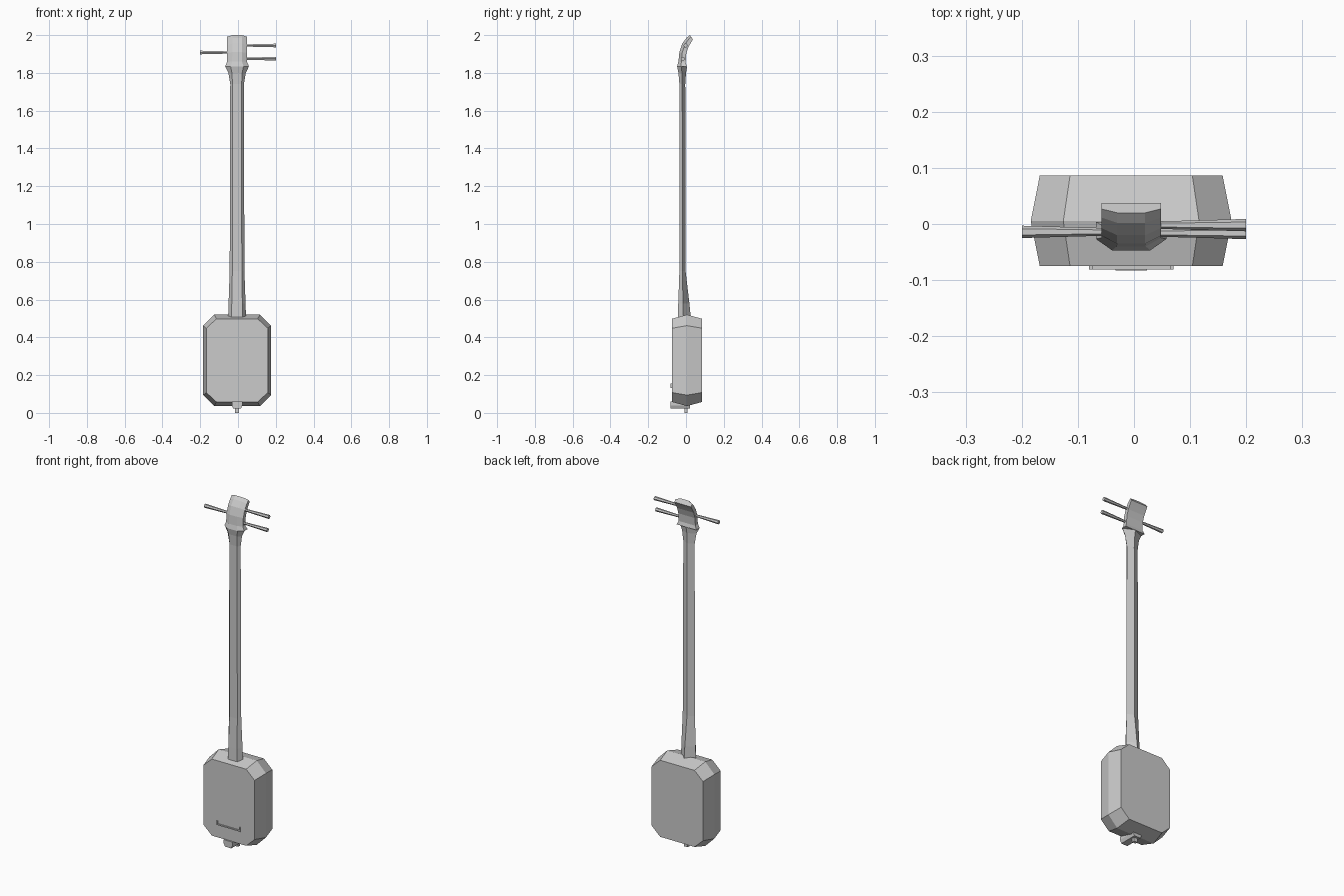
import bpy, bmesh
from mathutils import Vector

cube = bpy.data.objects.get("Cube")
if cube:
    bpy.data.objects.remove(cube, do_unlink=True)

grey = bpy.data.materials.new("plain grey")
grey.use_nodes = True
grey.diffuse_color = (0.6, 0.6, 0.6, 1)
grey.node_tree.nodes["Principled BSDF"].inputs["Base Color"].default_value = (0.6, 0.6, 0.6, 1)

CX = -0.005  # centre line of the instrument


def loft(name, rings):
    """Bridge equal-sized rings of points and cap both ends."""
    bm = bmesh.new()
    loops = [[bm.verts.new(p) for p in ring] for ring in rings]
    n = len(loops[0])
    for a, b in zip(loops, loops[1:]):
        for i in range(n):
            j = (i + 1) % n
            bm.faces.new((a[i], a[j], b[j], b[i]))
    bm.faces.new(loops[0][::-1])
    bm.faces.new(loops[-1])
    bmesh.ops.recalc_face_normals(bm, faces=bm.faces)
    mesh = bpy.data.meshes.new(name)
    bm.to_mesh(mesh)
    bm.free()
    mesh.materials.append(grey)
    obj = bpy.data.objects.new(name, mesh)
    bpy.context.collection.objects.link(obj)
    return obj


def octagon(y, w, h, cut_x, cut_z, mid=0.278):
    quarter = [(w, h - cut_z), (w - cut_x, h)]
    pts = quarter + [(-x, z) for x, z in quarter[::-1]]
    pts += [(-x, -z) for x, z in pts]
    return [(CX + x, y, mid + z) for x, z in pts]


def box(name, x, y, z):
    return loft(name, [[(a, y[0], c), (b, y[0], c), (b, y[1], c), (a, y[1], c)]
                       for (a, b), c in ((x, z[0]), (x, z[1]))])


# Sound box: chamfered octagon, widest halfway through its depth
loft("sound_box", [octagon(-0.075, 0.163, 0.22, 0.054, 0.05),
                   octagon(0.005, 0.179, 0.242, 0.058, 0.058),
                   octagon(0.086, 0.163, 0.22, 0.054, 0.05)])


# Neck: flat narrow front, wide shoulders, ridged back
def neck_ring(z, front, wide, y_front, y_wide, y_back):
    return [(CX - front, y_front, z), (CX + front, y_front, z),
            (CX + wide, y_wide, z), (CX, y_back, z), (CX - wide, y_wide, z)]


loft("neck", [neck_ring(0.48, 0.030, 0.048, -0.044, -0.015, 0.028),
              neck_ring(0.58, 0.028, 0.045, -0.041, -0.016, 0.018),
              neck_ring(0.75, 0.025, 0.039, -0.035, -0.019, -0.002),
              neck_ring(1.74, 0.024, 0.036, -0.035, -0.020, -0.004),
              neck_ring(1.80, 0.027, 0.046, -0.040, -0.022, 0.000),
              neck_ring(1.835, 0.034, 0.063, -0.047, -0.024, 0.006)])


# Head: curved, broad at the back, sweeping backwards at the tip
def head_ring(front, back, half_front, half_back):
    (fy, fz), (by, bz) = front, back
    sy, sz = fy + (by - fy) * 0.4, fz + (bz - fz) * 0.4
    return [(CX - half_front, fy, fz), (CX + half_front, fy, fz),
            (CX + half_back, sy, sz), (CX + half_back, by, bz),
            (CX - half_back, by, bz), (CX - half_back, sy, sz)]


loft("head", [head_ring((-0.047, 1.835), (0.004, 1.835), 0.034, 0.063),
              head_ring((-0.040, 1.86), (-0.002, 1.855), 0.026, 0.053),
              head_ring((-0.035, 1.91), (0.001, 1.90), 0.025, 0.053),
              head_ring((-0.020, 1.955), (0.012, 1.935), 0.025, 0.053),
              head_ring((0.002, 1.985), (0.026, 1.96), 0.025, 0.053),
              head_ring((0.020, 2.0), (0.037, 1.978), 0.025, 0.053)])


# Tuning pegs: tapered six-sided rods
def peg(name, y, z, side):
    bpy.ops.mesh.primitive_cone_add(vertices=6, radius1=0.006, radius2=0.011, depth=0.18,
                                    location=(side * 0.11, y, z), rotation=(0, side * 1.5708, 0))
    obj = bpy.context.object
    obj.name = name
    obj.data.materials.append(grey)


peg("right_peg", -0.014, 1.908, -1)
peg("upper_left_peg", -0.002, 1.945, 1)
peg("lower_left_peg", -0.016, 1.875, 1)

# Bridge: thin bar with short upturned ends
box("bridge_bar", (-0.08, 0.07), (-0.081, -0.074), (0.131, 0.138))
for name, x in (("bridge_right_end", -0.08), ("bridge_left_end", 0.064)):
    box(name, (x, x + 0.006), (-0.081, -0.074), (0.131, 0.155))


# Tail block under the sound box, with its pin
def tail_ring(y, top):
    return [(CX + x, y, z) for x, z in ((-0.02, 0.022), (0.02, 0.022), (0.028, 0.04),
                                        (0.028, top), (-0.028, top), (-0.028, 0.04))]


loft("tail_block", [tail_ring(-0.083, 0.06), tail_ring(0.022, 0.06)])
box("tail_pin", (CX - 0.011, CX + 0.011), (-0.008, 0.008), (0.0, 0.03))
